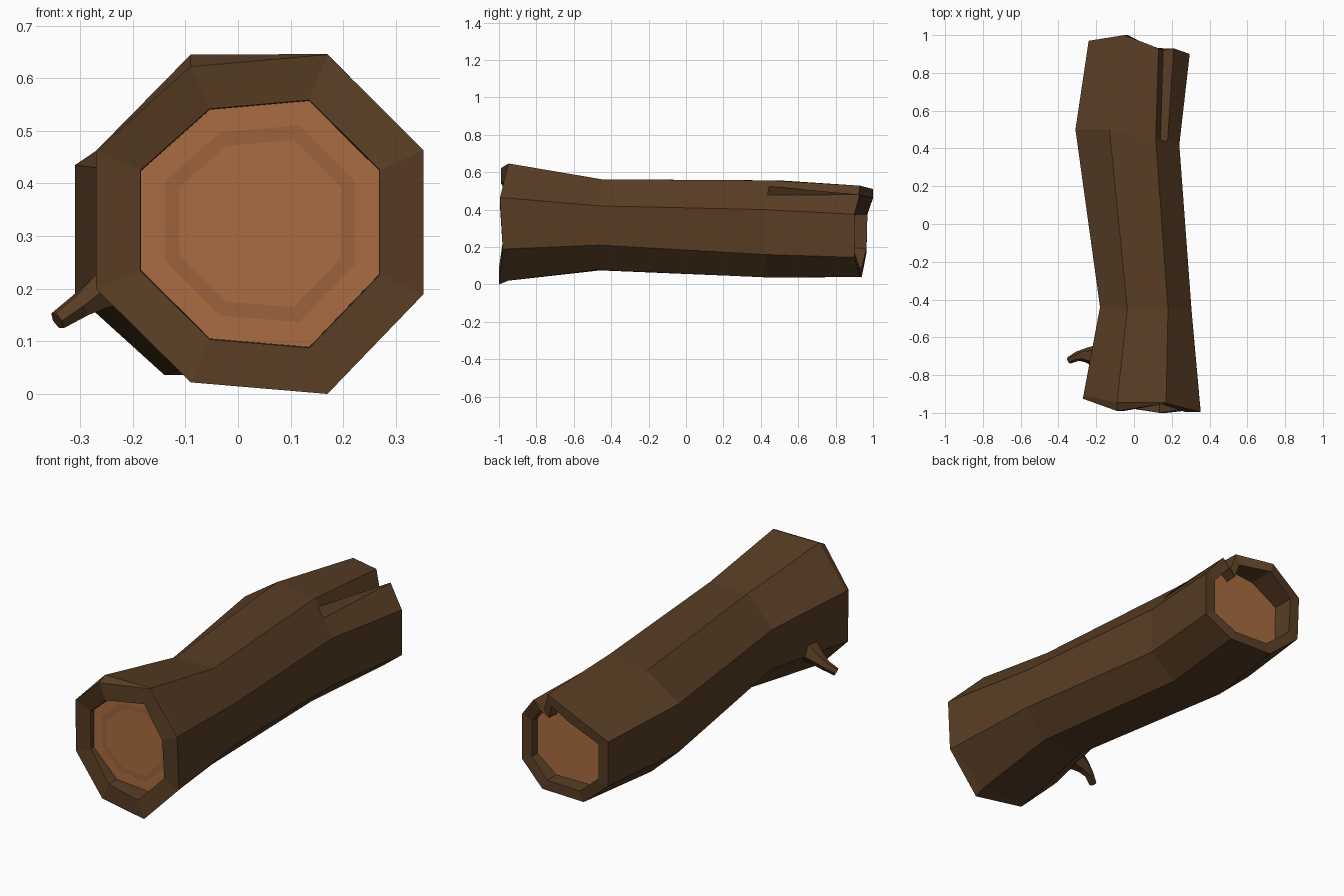
import bpy, bmesh
from mathutils import Vector

if "Cube" in bpy.data.objects:
    bpy.data.objects.remove(bpy.data.objects["Cube"])


def material(name, rgb):
    m = bpy.data.materials.new(name)
    m.diffuse_color = (*rgb, 1)
    m.use_nodes = True
    m.node_tree.nodes["Principled BSDF"].inputs["Base Color"].default_value = m.diffuse_color
    return m


bark = material("bark brown", (0.098, 0.047, 0.018))
wood = material("cut wood", (0.40, 0.15, 0.053))
ring_wood = material("growth ring", (0.34, 0.125, 0.046))


def loft(name, loops, mats, closed_end=False, band_mats=None):
    """Skin a list of equal-length loops; optionally fan-close the last one."""
    bm = bmesh.new()
    rows = [[bm.verts.new(p) for p in loop] for loop in loops]
    n = len(rows[0])
    for k, (a, b) in enumerate(zip(rows, rows[1:])):
        for i in range(n):
            j = (i + 1) % n
            f = bm.faces.new((a[i], a[j], b[j], b[i]))
            f.material_index = band_mats[k] if band_mats else 0
    if closed_end:
        c = bm.verts.new(sum((Vector(p) for p in loops[-1]), Vector()) / n)
        for i in range(n):
            bm.faces.new((rows[-1][i], rows[-1][(i + 1) % n], c))
    bmesh.ops.recalc_face_normals(bm, faces=bm.faces)
    me = bpy.data.meshes.new(name)
    bm.to_mesh(me)
    bm.free()
    for m in mats:
        me.materials.append(m)
    ob = bpy.data.objects.new(name, me)
    bpy.context.collection.objects.link(ob)
    return ob


def face_along_y(ob, sign):
    """Turn a cut disc so that it faces out of the log."""
    if sum(p.normal.y * p.area for p in ob.data.polygons) * sign < 0:
        ob.data.flip_normals()


def ten(points):
    """Add two points on the upper right edge, where the split will open."""
    p = [Vector(q) for q in points]
    return p[:2] + [p[1].lerp(p[2], 0.2), p[1].lerp(p[2], 0.5)] + p[2:]


def shrink(loop, centre, s, y=None):
    out = []
    for p in loop:
        q = Vector(centre) + (p - Vector(centre)) * s
        q.y = p.y if y is None else y
        out.append(q)
    return out


# Cross-sections: top left, top right, then clockwise seen from the front
front = ten([(-0.09, -0.99, 0.622), (0.17, -0.95, 0.645), (0.353, -0.995, 0.463),
             (0.353, -0.98, 0.19), (0.17, -1.0, 0.0), (-0.09, -0.965, 0.022),
             (-0.27, -0.92, 0.2), (-0.27, -0.925, 0.462)])
chip = ten([(-0.09, -0.945, 0.645), (0.17, -0.945, 0.646), (0.35, -0.97, 0.463),
            (0.35, -0.96, 0.19), (0.17, -0.95, 0.02), (-0.09, -0.94, 0.025),
            (-0.268, -0.91, 0.2), (-0.268, -0.91, 0.46)])
waist = ten([(-0.035, -0.45, 0.562), (0.18, -0.45, 0.562), (0.305, -0.46, 0.42),
             (0.305, -0.46, 0.21), (0.18, -0.47, 0.078), (-0.035, -0.46, 0.075),
             (-0.18, -0.44, 0.22), (-0.18, -0.44, 0.42)])
bend = ten([(-0.13, 0.5, 0.556), (0.115, 0.45, 0.556), (0.24, 0.42, 0.4),
            (0.24, 0.42, 0.16), (0.11, 0.44, 0.037), (-0.14, 0.48, 0.036),
            (-0.31, 0.5, 0.19), (-0.31, 0.5, 0.435)])
back = [Vector(p) for p in (
    (-0.05, 1.0, 0.51), (0.13, 0.93, 0.528), (0.155, 0.92, 0.44),
    (0.21, 0.93, 0.48), (0.295, 0.9, 0.375), (0.295, 0.9, 0.145),
    (0.16, 0.93, 0.04), (-0.08, 0.94, 0.04), (-0.235, 0.965, 0.17),
    (-0.24, 0.97, 0.4))]

# Bark shell with rims and recessed walls at both ends
fc, bc = (0.043, 0, 0.325), (0.025, 0, 0.28)
front_lip = shrink(front, fc, 0.73)
front_floor = shrink(front, fc, 0.725, -0.90)
back_lip = shrink(back, bc, 0.79)
back_floor = shrink(back, bc, 0.78, 0.86)
loft("bark_shell", [front_floor, front_lip, front, chip, waist, bend,
                    back, back_lip, back_floor], [bark])

# Cut wood at each end, with one darker growth ring on the front
disc = loft("front_cut", [front_floor, shrink(front_floor, fc, 0.80),
                          shrink(front_floor, fc, 0.68)],
            [wood, ring_wood], True, [0, 1])
face_along_y(disc, -1)
disc = loft("back_cut", [back_floor, shrink(back_floor, bc, 0.6)], [wood], True)
face_along_y(disc, 1)

# Broken branch stub: six-sided, tapering and bent
path = [((-0.195, -0.70, 0.225), 0.062), ((-0.262, -0.695, 0.192), 0.036),
        ((-0.30, -0.70, 0.168), 0.025), ((-0.343, -0.722, 0.139), 0.019)]
loops = []
for k, (p, r) in enumerate(path):
    a = Vector(path[max(k - 1, 0)][0])
    b = Vector(path[min(k + 1, len(path) - 1)][0])
    turn = (b - a).to_track_quat('Z', 'Y')
    spoke = Vector((r, 0, 0))
    loop = []
    for i in range(6):
        v = spoke.copy()
        v.rotate(Vector((0, 0, 1)).rotation_difference(Vector((0, 0, 1))))
        c = (1, 0.5, -0.5, -1, -0.5, 0.5)[i]
        s = (0, 0.866, 0.866, 0, -0.866, -0.866)[i]
        loop.append(Vector(p) + turn @ Vector((r * c, r * s, 0)))
    loops.append(loop)
loft("branch_stub", loops, [bark], True)
